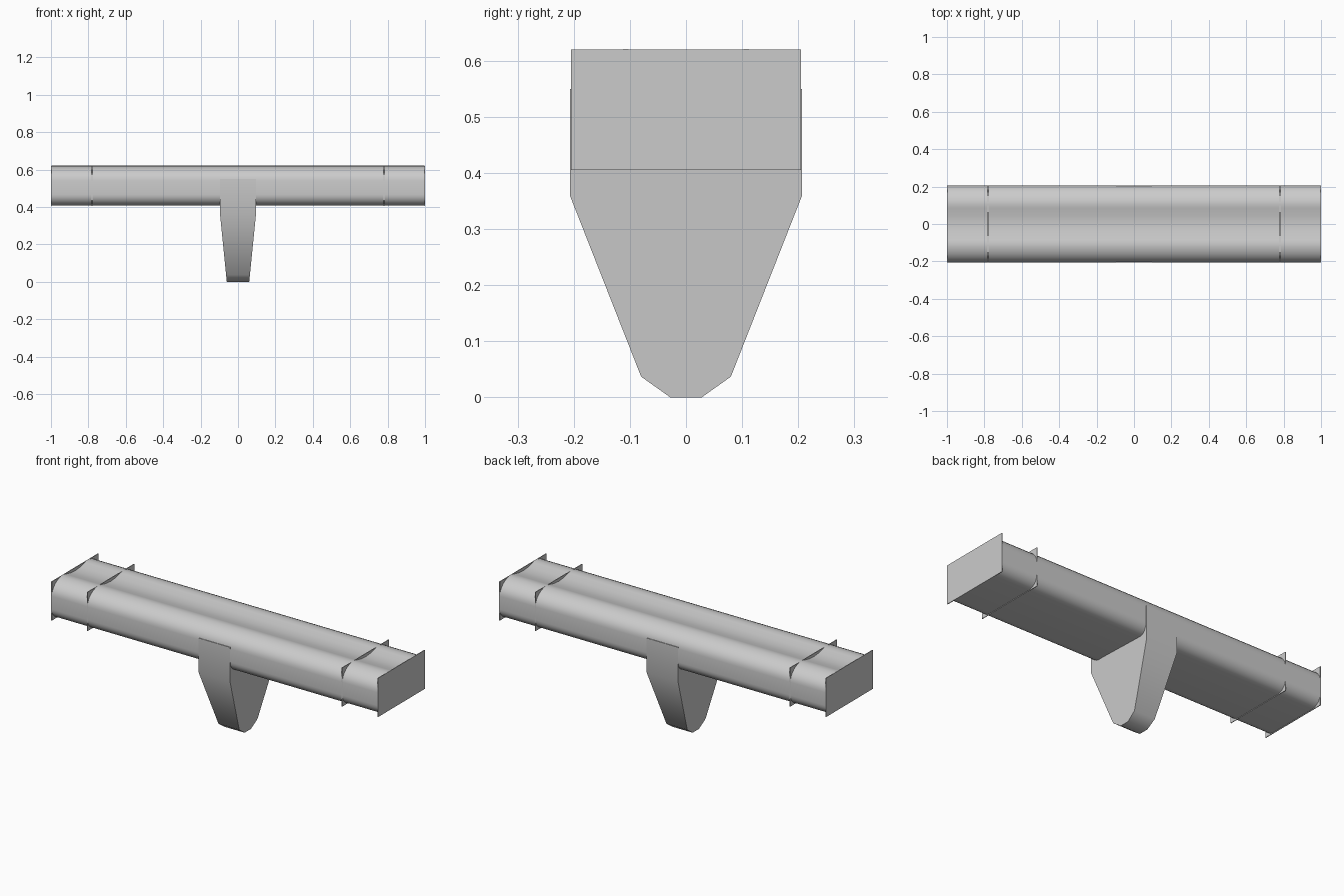
import bpy
import bmesh
import math

cube = bpy.data.objects.get("Cube")
if cube:
    bpy.data.objects.remove(cube, do_unlink=True)

# Single painted-metal colour
grey = bpy.data.materials.new("light_grey")
grey.use_nodes = True
colour = (0.6, 0.6, 0.6, 1)
grey.diffuse_color = colour
grey.node_tree.nodes["Principled BSDF"].inputs["Base Color"].default_value = colour


def make_object(name, bm, smooth_angle=None):
    bmesh.ops.recalc_face_normals(bm, faces=bm.faces)
    mesh = bpy.data.meshes.new(name)
    bm.to_mesh(mesh)
    bm.free()
    mesh.materials.append(grey)
    obj = bpy.data.objects.new(name, mesh)
    bpy.context.collection.objects.link(obj)
    if smooth_angle:
        bpy.ops.object.select_all(action="DESELECT")
        obj.select_set(True)
        bpy.context.view_layer.objects.active = obj
        bpy.ops.object.shade_smooth_by_angle(angle=math.radians(smooth_angle))
    return obj


def loft(name, left, right, smooth_angle=None):
    """Join two matching outlines with side walls and close both ends."""
    bm = bmesh.new()
    a = [bm.verts.new(p) for p in left]
    b = [bm.verts.new(p) for p in right]
    for i in range(len(a)):
        j = (i + 1) % len(a)
        bm.faces.new((a[i], a[j], b[j], b[i]))
    bm.faces.new(a)
    bm.faces.new(b)
    return make_object(name, bm, smooth_angle)


def mirrored(half):
    """Complete a half outline across the y = 0 plane."""
    return half + [(-y, z) for y, z in reversed(half) if y > 0]


def arc(cy, cz, ry, rz, start, end, steps=8):
    angles = [math.radians(start + (end - start) * i / steps) for i in range(steps + 1)]
    return [(cy + ry * math.cos(t), cz + rz * math.sin(t)) for t in angles]


# Long beam: flat underside, rounded edges and a shallow valley along the top
half = [(0, 0.408)]
half += arc(0.145, 0.468, 0.06, 0.06, -90, 0)
half += arc(0.105, 0.54, 0.1, 0.081, 0, 90)
half += [(0.085, 0.617), (0.045, 0.607), (0, 0.603)]
section = mirrored(half)
loft("beam", [(-0.998, y, z) for y, z in section],
     [(0.998, y, z) for y, z in section], 40)

# Rectangular end plates and inner bulkheads
rectangle = [(-0.205, 0.405), (0.205, 0.405), (0.205, 0.62), (-0.205, 0.62)]
for side, word in ((-1, "right"), (1, "left")):
    for name, x in (("end_plate", 0.998), ("bulkhead", 0.78)):
        loft(f"{word}_{name}",
             [(side * x - 0.002, y, z) for y, z in rectangle],
             [(side * x + 0.002, y, z) for y, z in rectangle])

# Tapered central foot
foot = mirrored([(0.028, 0), (0.08, 0.037), (0.207, 0.36), (0.207, 0.55)])


def foot_half_width(z):
    return 0.06 + 0.036 * min(z / 0.36, 1)


loft("foot", [(-foot_half_width(z), y, z) for y, z in foot],
     [(foot_half_width(z), y, z) for y, z in foot], 40)
